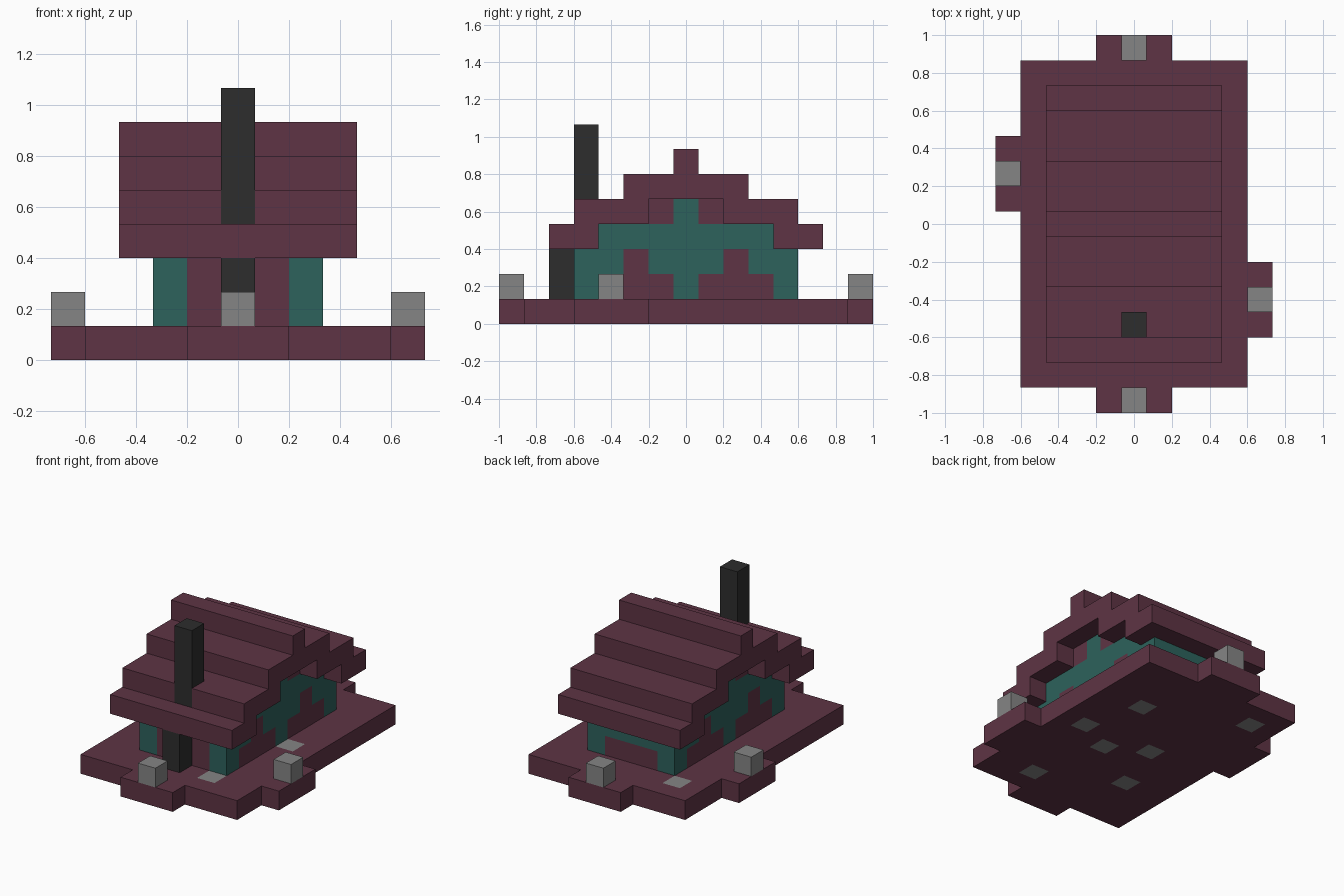
import bpy
import bmesh
from math import radians
from mathutils import Vector
from itertools import product

U = 2 / 15  # edge length of one block

cube = bpy.data.objects.get("Cube")
if cube:
    bpy.data.objects.remove(cube, do_unlink=True)


def make_material(name, rgb):
    mat = bpy.data.materials.new(name)
    mat.use_nodes = True
    mat.diffuse_color = (*rgb, 1)
    mat.node_tree.nodes["Principled BSDF"].inputs["Base Color"].default_value = (*rgb, 1)
    return mat


wine = make_material("wine_wood", (0.112, 0.034, 0.058))
teal = make_material("teal_wood", (0.026, 0.122, 0.107))
stone = make_material("grey_stone", (0.235, 0.235, 0.235))
iron = make_material("black_chimney", (0.026, 0.026, 0.026))


def block(x0, x1, y0, y1, z0, z1):
    """Cells of a box; limits are inclusive cell numbers."""
    return set(product(range(x0, x1 + 1), range(y0, y1 + 1), range(z0, z1 + 1)))


def build(name, cells, main, accent=None, is_accent=lambda x, y, z: False):
    """Outer skin of a set of block cells, with accent blocks chosen by a rule."""
    bm = bmesh.new()
    corners = {}

    def corner(p):
        key = tuple(round(2 * c) for c in p)
        if key not in corners:
            corners[key] = bm.verts.new((p + Vector((0, 0, 0.5))) * U)
        return corners[key]

    for cell in sorted(cells):
        for axis, sign in product(range(3), (-1, 1)):
            n = Vector((0, 0, 0))
            n[axis] = sign
            if tuple(int(c) for c in Vector(cell) + n) in cells:
                continue
            a = Vector((0, 0, 0))
            a[(axis + 1) % 3] = 1
            b = n.cross(a)
            mid = Vector(cell) + n / 2
            quad = [mid + (a * i + b * j) / 2
                    for i, j in ((-1, -1), (1, -1), (1, 1), (-1, 1))]
            face = bm.faces.new([corner(p) for p in quad])
            face.material_index = int(is_accent(*cell))
    # Merge neighbouring flat faces of one colour
    bmesh.ops.dissolve_limit(bm, angle_limit=radians(1), verts=bm.verts[:],
                             edges=bm.edges[:], delimit={'MATERIAL'})
    mesh = bpy.data.meshes.new(name)
    bm.to_mesh(mesh)
    bm.free()
    mesh.materials.append(main)
    if accent:
        mesh.materials.append(accent)
    obj = bpy.data.objects.new(name, mesh)
    bpy.context.collection.objects.link(obj)
    return obj


# Platform with a landing on each side and loose paving stones
platform = block(-4, 4, -6, 6, 0, 0)
platform |= block(-1, 1, -7, 7, 0, 0)
platform |= block(5, 5, -4, -2, 0, 0) | block(-5, -5, 1, 3, 0, 0)
paving = {(2, -5), (3, 0), (-3, 5), (2, 3), (1, -1), (-1, 0), (-2, -3)}
build("platform", platform, wine, stone, lambda x, y, z: (x, y) in paving)

# Stone post on each landing
for side, (x, y) in {"front": (0, -7), "back": (0, 7),
                     "left": (5, -3), "right": (-5, 2)}.items():
    build(side + "_post", {(x, y, 1)}, stone)

# Hollow walls, with gables that follow the roof
walls = block(-2, 2, -4, 4, 1, 2) - block(-1, 1, -3, 3, 1, 2)
for x in (-2, 2):
    walls |= block(x, x, -3, 3, 3, 3) | block(x, x, -1, 1, 4, 4)


def wall_panel(x, y, z):
    if abs(x) < 2:  # front and back panels
        return y < 0 or z == 1
    return (z == 1 and 1 <= abs(y) <= 3) or (z == 2 and abs(y) == 2) \
        or (z == 4 and abs(y) == 1)


build("walls", walls, teal, wine, wall_panel)

# Chimney: outer pipe under the eave, stack through the roof
stack = block(0, 0, -4, -4, 4, 7)
build("chimney_pipe", block(0, 0, -5, -5, 1, 2), iron)
build("chimney_stack", stack, iron)

# Stepped roof shell
roof = block(-3, 3, -2, 2, 5, 5) | block(-3, 3, 0, 0, 6, 6)
for near, far, z in ((4, 5, 3), (2, 4, 4)):
    roof |= block(-3, 3, near, far, z, z) | block(-3, 3, -far, -near, z, z)
build("roof", roof - stack, wine)
